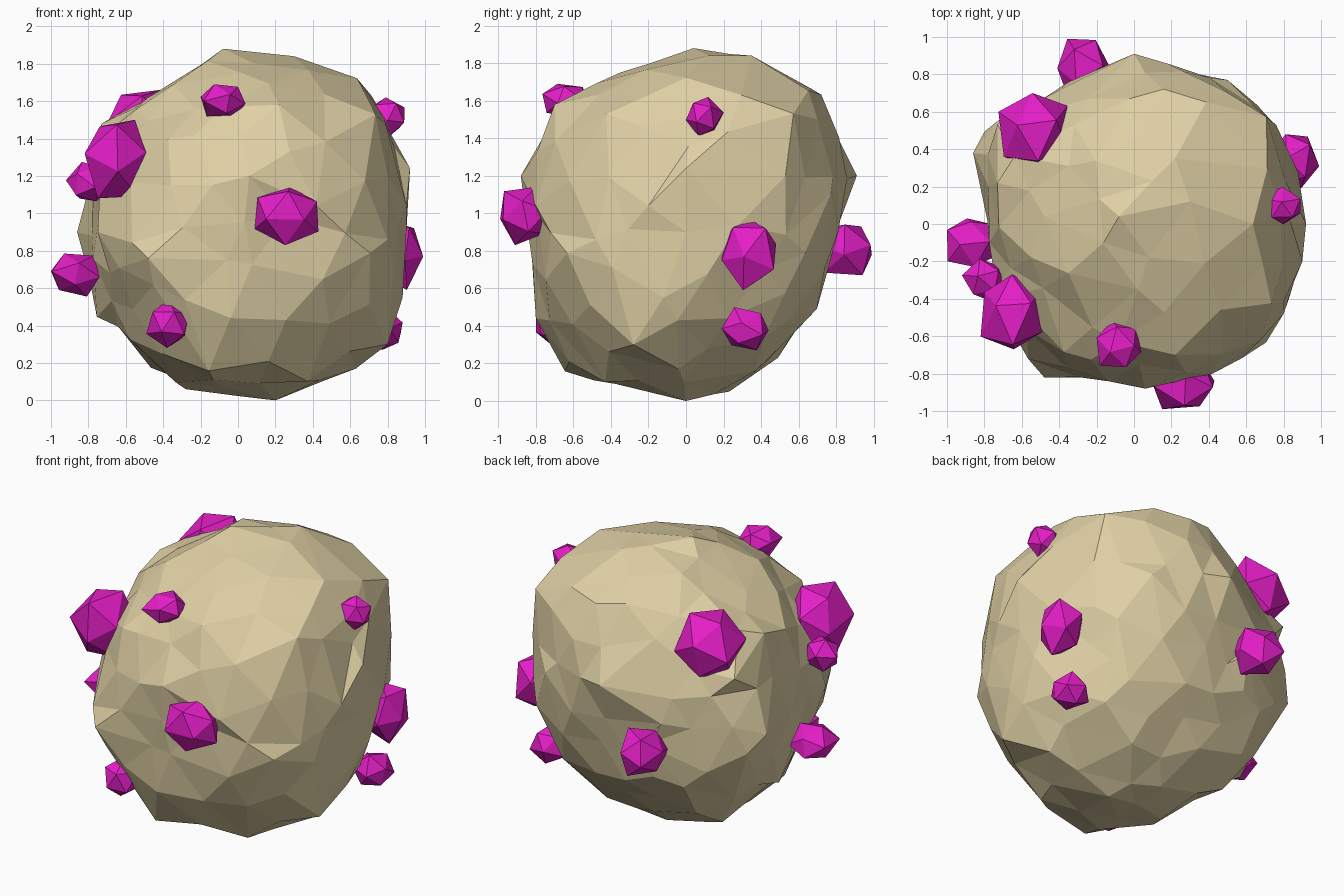
import bpy
import bmesh
import random
from mathutils import Vector, Euler

random.seed(11)
if "Cube" in bpy.data.objects:
    bpy.data.objects.remove(bpy.data.objects["Cube"], do_unlink=True)

CENTRE = Vector((0, 0, 0.94))


def make_material(name, colour):
    material = bpy.data.materials.new(name)
    material.use_nodes = True
    material.diffuse_color = (*colour, 1)
    shader = material.node_tree.nodes["Principled BSDF"]
    shader.inputs["Base Color"].default_value = (*colour, 1)
    shader.inputs["Roughness"].default_value = 0.9
    return material


def add_object(name, mesh_builder, material):
    mesh = bpy.data.meshes.new(name)
    bmesh.ops.recalc_face_normals(mesh_builder, faces=mesh_builder.faces)
    mesh_builder.to_mesh(mesh)
    mesh_builder.free()
    mesh.materials.append(material)
    obj = bpy.data.objects.new(name, mesh)
    bpy.context.collection.objects.link(obj)
    return obj


stone = make_material("sandy stone", (0.74, 0.63, 0.375))
gem = make_material("magenta crystal", (0.78, 0.013, 0.57))

# Boulder outline across x and z
front_ring = [(-.08, 1.88), (.3, 1.84), (.65, 1.74), (.78, 1.52), (.92, 1.24), (.9, .9),
              (.88, .55), (.8, .3), (.63, .17), (.2, 0), (-.28, .06), (-.47, .17),
              (-.78, .43), (-.8, .68), (-.86, .9), (-.78, 1.2), (-.73, 1.48), (-.48, 1.62)]
# Boulder outline across y and z
side_ring = [(0, 1.88), (.35, 1.84), (.73, 1.64), (.91, 1.2), (.77, .75), (.7, .5),
             (.49, .23), (.23, .05), (0, 0), (-.66, .14), (-.8, .44), (-.82, .75),
             (-.88, 1.2), (-.7, 1.58), (-.35, 1.75)]
# Boulder outline across x and y
level_ring = [(0, .91), (.5, .77), (.76, .53), (.88, .3), (.92, .03), (.9, -.2), (.8, -.48),
              (.72, -.68), (.42, -.8), (.1, -.88), (-.48, -.82), (-.58, -.74),
              (-.75, -.4), (-.78, 0), (-.86, .42), (-.73, .55), (-.35, .76)]
# Boulder outlines across three slanted planes, relative to the centre
lean_back_ring = [(.04, .93), (.36, .89), (.7, .77), (.91, .55), (.94, .3), (.92, -.06),
                  (.73, -.57), (.49, -.87), (.04, -1), (-.51, -.93), (-.81, -.43),
                  (-.92, -.26), (-.85, .06), (-.76, .35), (-.51, .72), (-.29, .82)]
lean_front_ring = [(-.39, .95), (.27, .88), (.51, .69), (.71, .55), (.88, 0), (.83, -.19),
                   (.59, -.63), (.17, -.92), (-.04, -.92), (-.48, -.75), (-.75, -.51),
                   (-.95, -.19), (-.97, .35), (-.95, .54), (-.76, .72)]
lean_side_ring = [(-.11, 1.02), (.08, 1.02), (.46, .89), (.63, .64), (.9, .26), (.94, -.21),
                  (.72, -.52), (.62, -.67), (.11, -.98), (-.28, -.98), (-.54, -.81),
                  (-.77, -.52), (-.95, -.13), (-.92, .2), (-.83, .6), (-.66, .74), (-.47, .88)]
# Hollows where the crystals are seated, relative to the centre
hollows = [(-.08, -.63, .63), (-.55, -.41, .36), (-.48, .42, .45), (.74, .08, .54),
           (-.4, -.64, -.52), (.72, .3, -.52), (-.25, .77, -.12), (.26, -.79, .04)]


def make_profile(ring, right, up, lift=0):
    """Outline as flat points together with the axes of its plane."""
    return [Vector((a, b - lift)) for a, b in ring], Vector(right), Vector(up)


profiles = [
    make_profile(front_ring, (1, 0, 0), (0, 0, 1), CENTRE.z),
    make_profile(side_ring, (0, 1, 0), (0, 0, 1), CENTRE.z),
    make_profile(level_ring, (1, 0, 0), (0, 1, 0)),
    make_profile(lean_back_ring, (.8, .6, 0), (-.254, .338, .906)),
    make_profile(lean_front_ring, (-.8, -.6, 0), (.254, -.338, .906)),
    make_profile(lean_side_ring, (-.74, .67, 0), (.335, .37, .866)),
]


def room(point, tested):
    """How far a point may be scaled before it leaves any of the outlines."""
    best = 9
    for ring, right, up in tested:
        ray = Vector((point.dot(right), point.dot(up)))
        for start, end in zip(ring, ring[1:] + ring[:1]):
            edge = end - start
            slope = ray.cross(edge)
            if abs(slope) > 1e-9 and 0 <= start.cross(ray) / slope <= 1:
                reach = start.cross(edge) / slope
                if reach > 0:
                    best = min(best, reach)
    return best


# Slide each outline point along its sight line to the middle of the shared volume
anchors = []
for profile in profiles:
    ring, right, up = profile
    others = [other for other in profiles if other is not profile]
    sight = right.cross(up)
    for flat in ring:
        base = right * flat.x + up * flat.y
        options = [base + sight * step * .04 for step in range(-18, 19)]
        scores = [min(1, room(option, others)) for option in options]
        fitting = [o for o, score in zip(options, scores) if score > max(scores) - .01]
        anchor = sum(fitting, Vector()) / len(fitting)
        anchors.append(anchor * min(1, room(anchor, others) + .01))
anchors += [Vector(point) for point in hollows]


def boulder_radius(direction):
    """Blend the anchor radii by angular closeness, kept inside the outlines."""
    total = weight_sum = 0
    for anchor in anchors:
        weight = 1 / ((anchor.normalized() - direction).length ** 4 + 0.001)
        total += weight * anchor.length
        weight_sum += weight
    return min(total / weight_sum, room(direction, profiles))


# Boulder: faceted sphere pulled to the blended radius, with chipped corners
bm = bmesh.new()
bmesh.ops.create_icosphere(bm, subdivisions=3, radius=1)
for vert in bm.verts:
    wobble = Vector([random.uniform(-.05, .05) for _ in range(3)])
    vert.co = (vert.co + wobble).normalized()
directions = {vert: vert.co.copy() for vert in bm.verts}
for vert, direction in directions.items():
    vert.co = direction * boulder_radius(direction) * random.uniform(.975, 1.005)

# Put the closest corner on each anchor that is not crowded by another
taken = {}
for anchor in anchors:
    heading = anchor.normalized()
    nearest = min(directions, key=lambda v: (directions[v] - heading).length)
    crowded = any((other - heading).length < .15 for other in taken.values())
    if nearest not in taken and not crowded:
        taken[nearest] = heading
        nearest.co = anchor
bmesh.ops.translate(bm, verts=bm.verts, vec=CENTRE)
boulder = add_object("boulder", bm, stone)


def add_crystal(name, centre, half_size):
    """Irregular faceted lump fitted to a box around its centre."""
    bm = bmesh.new()
    bmesh.ops.create_icosphere(bm, subdivisions=1, radius=1)
    spin = Euler([random.uniform(0, 3) for _ in range(3)]).to_matrix()
    for vert in bm.verts:
        vert.co = spin @ vert.co * random.uniform(.85, 1.1)
    for axis in range(3):
        values = [vert.co[axis] for vert in bm.verts]
        low, high = min(values), max(values)
        for vert in bm.verts:
            share = (vert.co[axis] - low) / (high - low) * 2 - 1
            vert.co[axis] = centre[axis] + share * half_size[axis]
    return add_object(name, bm, gem)


# Crystals: centre and half size
crystals = {
    "crystal_top_back": ((-.54, .5, 1.45), (.185, .2, .21)),
    "crystal_shoulder": ((-.655, -.47, 1.29), (.165, .2, .21)),
    "crystal_shoulder_small": ((-.8, -.3, 1.17), (.12, .115, .105)),
    "crystal_right_side": ((-.87, -.1, .67), (.13, .13, .115)),
    "crystal_front_middle": ((.26, -.85, .985), (.17, .14, .155)),
    "crystal_front_low": ((-.375, -.68, .41), (.115, .12, .13)),
    "crystal_front_high": ((-.08, -.64, 1.6), (.12, .125, .09)),
    "crystal_left_high": ((.79, .1, 1.515), (.1, .1, .105)),
    "crystal_left_middle": ((.85, .335, .775), (.14, .145, .185)),
    "crystal_left_low": ((.765, .315, .385), (.115, .125, .115)),
    "crystal_back": ((-.27, .83, .805), (.14, .16, .135)),
}
for name, (centre, half_size) in crystals.items():
    add_crystal(name, centre, half_size)
